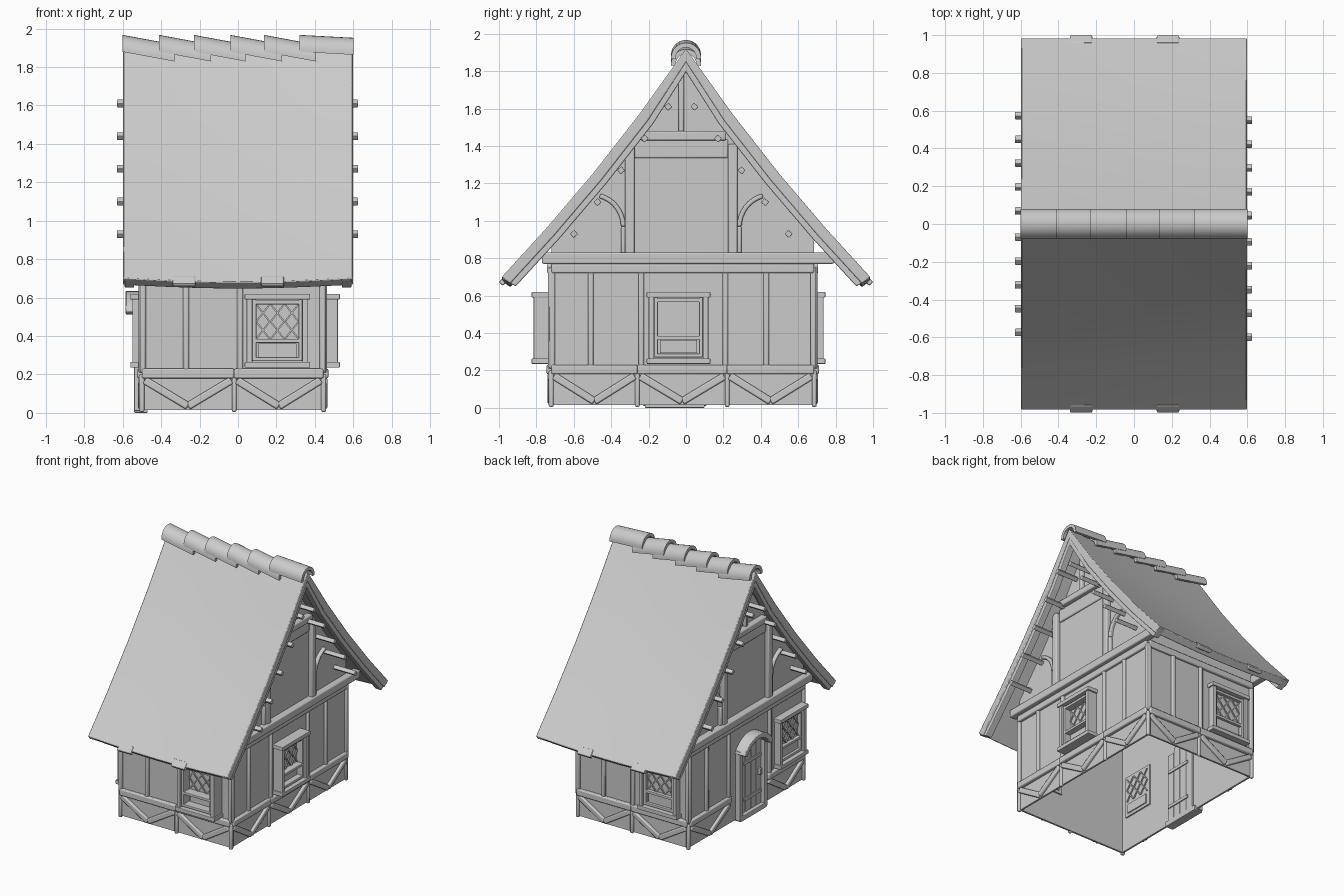
import bpy, bmesh
from math import sin, cos, radians, pi
from mathutils import Vector, Matrix

if "Cube" in bpy.data.objects:
    bpy.data.objects.remove(bpy.data.objects["Cube"])

GREY = (0.6, 0.6, 0.6, 1)
grey = bpy.data.materials.new("plain grey")
grey.use_nodes = True
grey.diffuse_color = GREY
grey.node_tree.nodes["Principled BSDF"].inputs["Base Color"].default_value = GREY

UP = Vector((0, 0, 1))
X0, X1, Y0, Y1 = -0.50, 0.445, -0.72, 0.685   # wall faces
# each wall: outward normal, along-wall axis, origin
WALLS = {
    "front": (Vector((0, -1, 0)), Vector((1, 0, 0)), Vector((0, Y0, 0))),
    "back": (Vector((0, 1, 0)), Vector((1, 0, 0)), Vector((0, Y1, 0))),
    "left": (Vector((1, 0, 0)), Vector((0, 1, 0)), Vector((X1, 0, 0))),
    "right": (Vector((-1, 0, 0)), Vector((0, 1, 0)), Vector((X0, 0, 0))),
}


def finish(bm, name, bevel=0, smooth=False):
    bmesh.ops.recalc_face_normals(bm, faces=bm.faces)
    me = bpy.data.meshes.new(name)
    bm.to_mesh(me)
    bm.free()
    me.materials.append(grey)
    ob = bpy.data.objects.new(name, me)
    bpy.context.collection.objects.link(ob)
    if bevel:
        mod = ob.modifiers.new("bevel", "BEVEL")
        mod.width, mod.segments, mod.limit_method = bevel, 2, "ANGLE"
    if smooth:
        bpy.ops.object.select_all(action="DESELECT")
        ob.select_set(True)
        bpy.context.view_layer.objects.active = ob
        bpy.ops.object.shade_smooth_by_angle(angle=radians(40))
    return ob


def spot(wall, u, z, out=0):
    n, a, o = WALLS[wall]
    return o + a * u + UP * z + n * out


def bar(bm, wall, p, q, width, out, base=-0.01):
    """Timber lying on a wall from p to q (along, height)."""
    n = WALLS[wall][0]
    a, b = spot(wall, *p), spot(wall, *q)
    d = (b - a).normalized()
    t = n.cross(d)
    mid = (a + b) / 2 + n * (out + base) / 2
    cols = (d * (b - a).length, t * width, n * (out - base), mid)
    m = Matrix([[c[i] for c in cols] for i in range(3)] + [[0, 0, 0, 1]])
    bmesh.ops.create_cube(bm, size=1, matrix=m)


def arc(bm, wall, centre, r, a0, a1, width, out, steps=8):
    """Curved timber lying on a wall."""
    rings = []
    for i in range(steps + 1):
        a = radians(a0 + (a1 - a0) * i / steps)
        ring = []
        for rad, o in ((r, -0.01), (r, out), (r - width, out), (r - width, -0.01)):
            ring.append(bm.verts.new(spot(wall, centre[0] + rad * cos(a), centre[1] + rad * sin(a), o)))
        rings.append(ring)
    for s, e in zip(rings, rings[1:]):
        for k in range(4):
            bm.faces.new((s[k], s[k - 1], e[k - 1], e[k]))
    bm.faces.new(rings[0])
    bm.faces.new(rings[-1])


def prism(bm, section, x0, x1, steps=1, sag=0):
    """Extrude a (y, z) outline along x, dipping by sag in the middle."""
    rows = []
    for i in range(steps + 1):
        t = i / steps
        rows.append([bm.verts.new((x0 + (x1 - x0) * t, y, z - sag * sin(pi * t))) for y, z in section])
    for r, s in zip(rows, rows[1:]):
        for i in range(len(section)):
            bm.faces.new((r[i - 1], r[i], s[i], s[i - 1]))
    bm.faces.new(rows[0])
    bm.faces.new(rows[-1])


# Hollow walls with gables, open underneath
bm = bmesh.new()
prism(bm, [(Y0, 0.015), (Y0, 0.9), (0, 1.81), (Y1, 0.94), (Y1, 0.015)], X0, X1)
bmesh.ops.recalc_face_normals(bm, faces=bm.faces)
bmesh.ops.delete(bm, geom=[f for f in bm.faces if f.normal.z < -0.9], context="FACES_ONLY")
walls = finish(bm, "walls")
solid = walls.modifiers.new("thickness", "SOLIDIFY")
solid.thickness, solid.offset = 0.02, -1

# Lower timber frame: studs, rails and V braces per wall
LAYOUT = {
    "front": (X0, X1, (-0.27, 0.01), (X0, -0.02, X1)),
    "back": (X0, X1, (-0.03, 0.22), (X0, -0.02, X1)),
    "left": (Y0, Y1, (-0.51, -0.24, 0.21, 0.43), (Y0, -0.26, 0.22, Y1)),
    "right": (Y0, Y1, (-0.3, 0.2, 0.47), (Y0, -0.27, 0.18, Y1)),
}
for wall, (a, b, studs, bays) in LAYOUT.items():
    bm = bmesh.new()
    door_gap = wall == "right"
    for u in (a + 0.005, *studs, b - 0.005):
        bar(bm, wall, (u, 0.21), (u, 0.75), 0.03, 0.018)
    for u in bays:
        if not (door_gap and a < u < b):
            bar(bm, wall, (u, 0.005), (u, 0.2), 0.025, 0.014)
    bar(bm, wall, (a, 0.745), (b, 0.745), 0.05, 0.022)
    for lo, hi in zip(bays, bays[1:]):
        if door_gap and lo < -0.05 < hi:
            continue
        mid = (lo + hi) / 2
        bar(bm, wall, (lo, 0.205), (hi, 0.205), 0.05, 0.025)
        bar(bm, wall, (lo + 0.015, 0.17), (mid, 0.035), 0.04, 0.02)
        bar(bm, wall, (hi - 0.015, 0.17), (mid, 0.035), 0.04, 0.02)
    finish(bm, wall + "_timber_frame", 0.008, True)

# Gable timbers and jutting purlins
for wall, c, reach in (("left", -0.025, 0.18), ("right", 0, 0.13)):
    bm = bmesh.new()
    bar(bm, wall, (-0.77, 0.8), (0.79, 0.8), 0.06, 0.05)
    bar(bm, wall, (c - 0.22, 1.455), (c + 0.24, 1.455), 0.05, 0.045)
    bar(bm, wall, (c - 0.25, 1.385), (c + 0.25, 1.385), 0.1, 0.012)
    bar(bm, wall, (c, 1.47), (c, 1.78), 0.03, 0.025)
    for s in (-1, 1):
        post = c + s * 0.275
        bar(bm, wall, (post, 0.82), (post, 1.41), 0.05, 0.035)
        brace = c + s * 0.31
        bar(bm, wall, (brace, 0.82), (brace, 0.97), 0.025, 0.025)
        arc(bm, wall, (c + s * 0.48, 0.97), 0.182, 0 if s < 0 else 180,
            75 if s < 0 else 105, 0.025, 0.025)
    finish(bm, wall + "_gable_timbers", 0.008, True)

    bm = bmesh.new()
    for i in range(5):
        for s in (-1, 1):
            u, z = c + s * (0.07 + 0.126 * i), 1.61 - 0.17 * i
            bar(bm, wall, (u - 0.012, z + 0.01 * s), (u + 0.012, z - 0.01 * s), 0.03, reach)
    finish(bm, wall + "_purlin_ends", 0.004)

# Box windows with sill, lintel, sash and diamond lattice
for wall, u, out in (("front", 0.205, 0.095), ("back", -0.27, 0.05),
                     ("left", -0.04, 0.075), ("right", -0.53, 0.05)):
    bm = bmesh.new()
    for s in (-1, 1):
        bar(bm, wall, (u + s * 0.145, 0.25), (u + s * 0.145, 0.6), 0.03, out)
        bar(bm, wall, (u + s * 0.12, 0.27), (u + s * 0.12, 0.59), 0.02, out - 0.015)
    bar(bm, wall, (u - 0.17, 0.25), (u + 0.17, 0.25), 0.03, out + 0.01)
    bar(bm, wall, (u - 0.17, 0.605), (u + 0.17, 0.605), 0.03, out + 0.01)
    for z in (0.28, 0.375, 0.575):
        bar(bm, wall, (u - 0.12, z), (u + 0.12, z), 0.02, out - 0.015)
    finish(bm, wall + "_window_frame", 0.004)

    # the lattice shows on both faces of the wall
    bm = bmesh.new()
    bar(bm, wall, (u, 0.27), (u, 0.59), 0.26, 0.008, -0.024)
    for i in range(3):
        lo = u - 0.11 + 0.075 * i
        for p, q in ((lo, lo + 0.07), (lo + 0.07, lo)):
            for z in (0.385, 0.475):
                bar(bm, wall, (p, z), (q, z + 0.09), 0.008, 0.016, -0.032)
    bar(bm, wall, (u - 0.1, 0.327), (u + 0.1, 0.327), 0.07, 0.018, -0.032)
    finish(bm, wall + "_window_lattice")

# Plank door with jambs, arched hood and step
D = -0.06
bm = bmesh.new()
for i in range(4):
    u = D - 0.099 + 0.066 * i
    bar(bm, "right", (u, 0.03), (u, 0.6 if i in (1, 2) else 0.56), 0.063, 0.012, -0.03)
for z in (0.14, 0.42):
    bar(bm, "right", (D - 0.12, z), (D + 0.09, z), 0.025, 0.02, -0.038)
bar(bm, "right", (D - 0.1, 0.27), (D - 0.1, 0.32), 0.02, 0.035)
finish(bm, "door", 0.003)
bm = bmesh.new()
for s in (-1, 1):
    bar(bm, "right", (D + s * 0.15, 0.01), (D + s * 0.15, 0.55), 0.04, 0.04)
finish(bm, "door_jambs", 0.006)
bm = bmesh.new()
arc(bm, "right", (D, 0.435), 0.2, 28, 152, 0.04, 0.085, 12)
finish(bm, "door_hood", 0.006, True)
bm = bmesh.new()
bar(bm, "right", (D - 0.16, 0.02), (D + 0.16, 0.02), 0.04, 0.04, -0.03)
finish(bm, "door_step", 0.005)

# Sagging roof slab and deeper barge boards at both gables
SLOPE = [(0.25, 1.57), (0.5, 1.25), (0.75, 0.957), (0.985, 0.70)]


def roof_section(dy, dz, peak, top=0):
    edge = [(y, z - top) for y, z in SLOPE]
    outer = [(-y, z) for y, z in reversed(edge)] + [(0, 1.92 - top)] + edge
    inner = [(y - dy, z - dz) for y, z in reversed(SLOPE)] + [(0, 1.92 - peak)]
    return outer + inner + [(dy - y, z - dz) for y, z in SLOPE]


bm = bmesh.new()
prism(bm, roof_section(0.045, 0.035, 0.07), -0.598, 0.598, 10, 0.02)
finish(bm, "roof", 0.006, True)
for side, x in (("left", 0.565), ("right", -0.565)):
    bm = bmesh.new()
    prism(bm, roof_section(0.075, 0.05, 0.125, 0.012), x - 0.025, x + 0.025)
    finish(bm, side + "_barge_boards", 0.006)

# Slightly raised lips along the eaves
bm = bmesh.new()
for x in (-0.28, 0.18):
    for s in (-1, 1):
        m = Matrix.Translation((x, s * 0.97, 0.684)) @ Matrix.Rotation(-s * 0.83, 4, "X")
        bmesh.ops.create_cube(bm, size=1, matrix=m @ Matrix.Diagonal((0.12, 0.06, 0.03, 1)))
finish(bm, "eave_lips", 0.008)

# Overlapping curved ridge tiles
STARTS = (-0.6, -0.41, -0.23, -0.04, 0.135, 0.32)
bm = bmesh.new()
for x in STARTS:
    last = x == STARTS[-1]
    x_end = 0.6 if last else x + 0.27
    drop = 0.015 if last else 0.05
    rows = []
    for px, top in ((x, 1.967), (x_end, 1.967 - drop)):
        for r in (0.08, 0.055):
            rows.append([bm.verts.new((px, r * cos(a), top - 0.08 + r * sin(a)))
                         for a in (-0.1 + (pi + 0.2) * k / 14 for k in range(15))])
    a, b, c, d = rows
    for p, q in ((a, c), (b, d), (a, b), (c, d)):
        for k in range(14):
            bm.faces.new((p[k], p[k + 1], q[k + 1], q[k]))
    for k in (0, 14):
        bm.faces.new((a[k], c[k], d[k], b[k]))
finish(bm, "ridge_tiles", 0, True)
